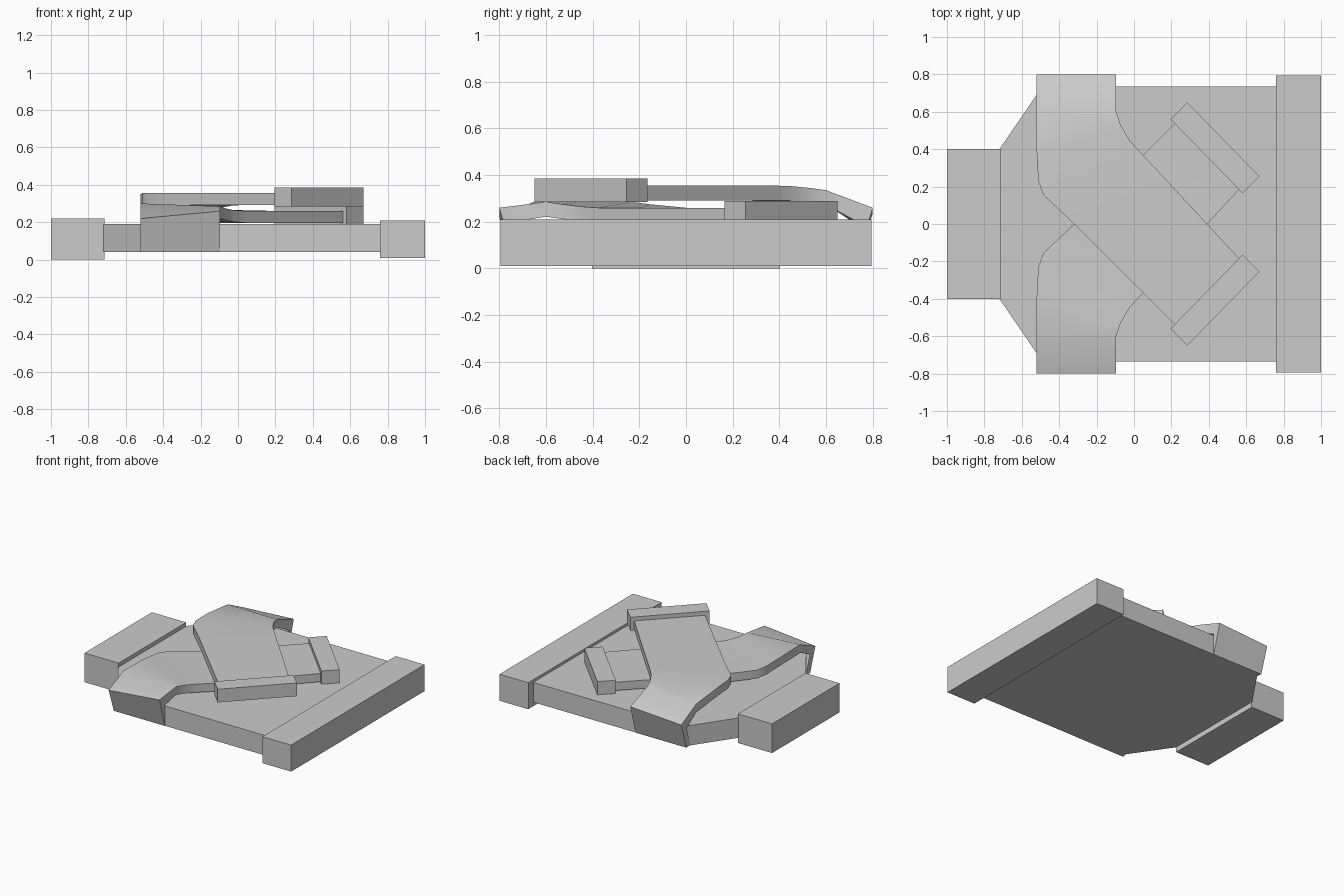
import bpy, bmesh, math

if "Cube" in bpy.data.objects:
    bpy.data.objects.remove(bpy.data.objects["Cube"])


def mesh_object(name, verts, faces):
    mesh = bpy.data.meshes.new(name)
    mesh.from_pydata(verts, [], faces)
    bm = bmesh.new()
    bm.from_mesh(mesh)
    bmesh.ops.recalc_face_normals(bm, faces=bm.faces[:])
    bm.to_mesh(mesh)
    bm.free()
    obj = bpy.data.objects.new(name, mesh)
    bpy.context.collection.objects.link(obj)
    return obj


def prism(name, outline, z0, z1):
    n = len(outline)
    verts = [(x, y, z0) for x, y in outline] + [(x, y, z1) for x, y in outline]
    faces = [tuple(range(n)), tuple(range(n, 2 * n))]
    faces += [(i, (i + 1) % n, n + (i + 1) % n, n + i) for i in range(n)]
    return mesh_object(name, verts, faces)


def box(name, x0, x1, y, z0, z1):
    return prism(name, [(x0, -y), (x1, -y), (x1, y), (x0, y)], z0, z1)


def sleeve(name, side, sections):
    # each section: left and right points on top, then right and left underneath
    verts = [(x, y * side, z) for sec in sections for x, y, z in sec]
    faces = [(0, 1, 2, 3)]
    for s in range(len(sections) - 1):
        for k in range(4):
            a, b = 4 * s + k, 4 * s + (k + 1) % 4
            faces.append((a, b, b + 4, a + 4))
    e = 4 * (len(sections) - 1)
    faces.append((e, e + 1, e + 2, e + 3))
    obj = mesh_object(name, verts, faces)
    bpy.ops.object.select_all(action='DESELECT')
    obj.select_set(True)
    bpy.context.view_layer.objects.active = obj
    bpy.ops.object.shade_smooth_by_angle(angle=math.radians(40))


# Folded torso with shoulder slopes, collar and hem band
half = [(-0.72, 0.40), (-0.49, 0.735), (0.78, 0.735)]
prism("torso", half + [(x, -y) for x, y in reversed(half)], 0.04, 0.19)
box("collar", -1.0, -0.715, 0.402, 0.0, 0.22)
box("hem_band", 0.76, 1.0, 0.795, 0.01, 0.21)

# Sleeve plan: left edge and right edge of each section after the shoulder fold
plan = [(-0.52, 0.62, -0.095, 0.60),
        (-0.52, 0.38, -0.072, 0.53),
        (-0.512, 0.23, -0.025, 0.45),
        (-0.485, 0.155, 0.04, 0.378),
        (-0.32, 0.0, 0.215, 0.19),
        (0.24, -0.56, 0.60, -0.225)]
cuff = [(0.195, -0.56), (0.285, -0.65), (0.67, -0.255), (0.58, -0.165)]

# Side sign, left and right top heights, cuff base height
sleeves = {
    "lower": (-1, [0.30, 0.295, 0.285, 0.275, 0.26, 0.26],
              [0.285, 0.275, 0.265, 0.26, 0.26, 0.26], 0.19, 0.22),
    "upper": (1, [0.325, 0.35, 0.355, 0.355, 0.355, 0.355],
              [0.335, 0.345, 0.353, 0.355, 0.355, 0.355], 0.285, 0.235),
}
L, R, T = -0.52, -0.095, 0.063
for label, (side, left, right, base, bulge) in sleeves.items():
    # Shoulder fold hugging the side of the torso
    secs = [[(L, 0.737, 0.04), (R, 0.737, 0.04), (R, 0.69, 0.045), (L, 0.69, 0.045)],
            [(L, 0.80, bulge), (R, 0.80, 0.26), (R, 0.735, 0.20), (L, 0.735, 0.185)]]
    # Forearm lying across the front
    for (lx, ly, rx, ry), zl, zr in zip(plan, left, right):
        secs.append([(lx, ly, zl), (rx, ry, zr), (rx, ry, zr - T), (lx, ly, zl - T)])
    sleeve(label + "_sleeve", side, secs)
    prism(label + "_cuff", [(x, y * side) for x, y in cuff], base, base + 0.1)
